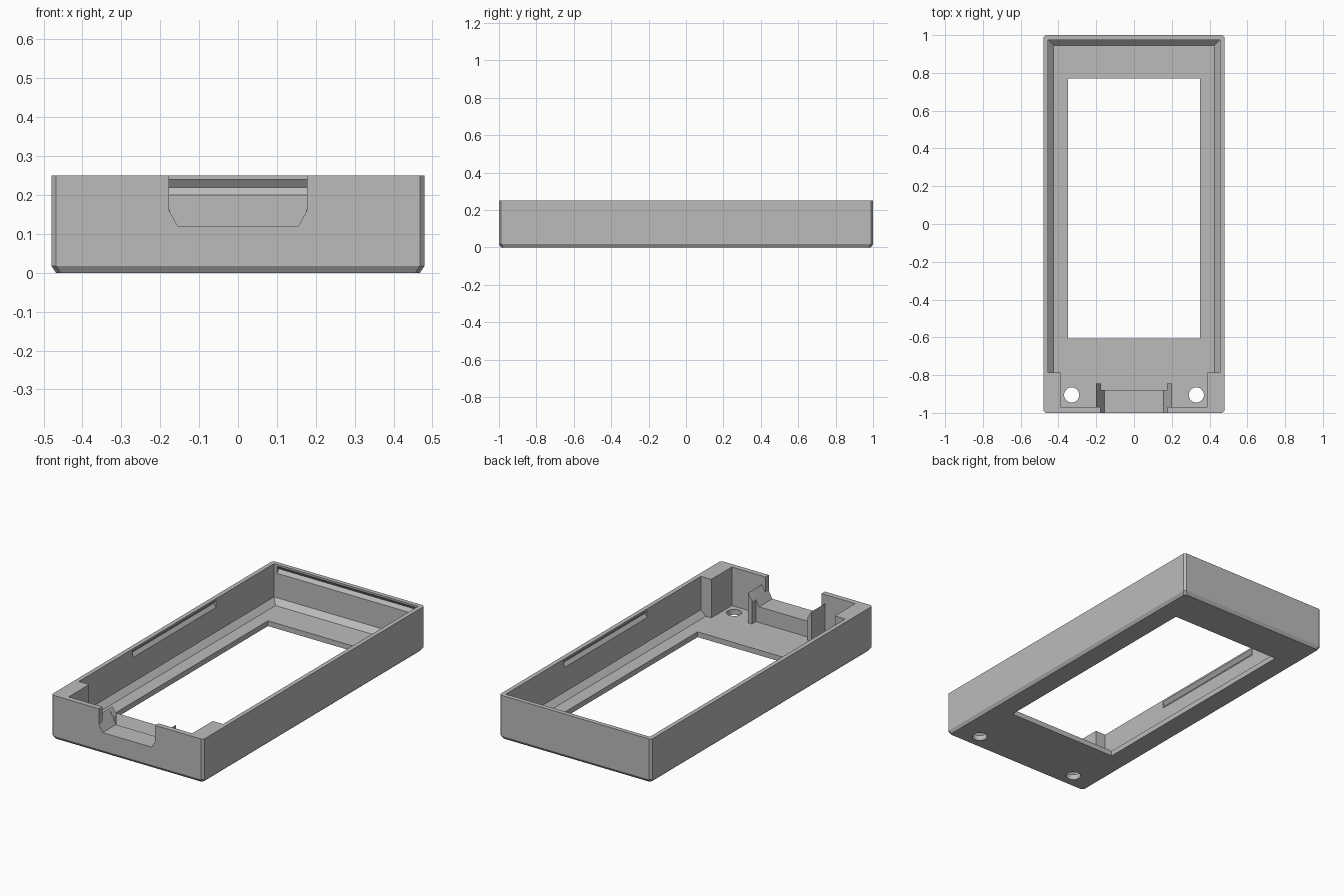
import bpy
import bmesh
import math

cube = bpy.data.objects.get("Cube")
if cube:
    bpy.data.objects.remove(cube, do_unlink=True)

grey = bpy.data.materials.new("matte_grey")
grey.use_nodes = True
COLOUR = (0.5, 0.5, 0.5, 1)
grey.diffuse_color = COLOUR
grey.node_tree.nodes["Principled BSDF"].inputs["Base Color"].default_value = COLOUR


def loft(name, rings):
    """Closed solid through a stack of matching point rings."""
    bm = bmesh.new()
    loops = [[bm.verts.new(p) for p in ring] for ring in rings]
    n = len(loops[0])
    bm.faces.new(loops[0])
    bm.faces.new(loops[-1])
    for a, b in zip(loops, loops[1:]):
        for i in range(n):
            j = (i + 1) % n
            bm.faces.new((a[i], a[j], b[j], b[i]))
    bmesh.ops.recalc_face_normals(bm, faces=bm.faces)
    mesh = bpy.data.meshes.new(name)
    bm.to_mesh(mesh)
    bm.free()
    mesh.materials.append(grey)
    obj = bpy.data.objects.new(name, mesh)
    bpy.context.collection.objects.link(obj)
    return obj


def prism(name, profile, axis, lo, hi):
    """Extrude a 2D profile along x, y or z."""
    place = {"x": lambda a, b, t: (t, a, b),
             "y": lambda a, b, t: (a, t, b),
             "z": lambda a, b, t: (a, b, t)}[axis]
    return loft(name, [[place(a, b, t) for a, b in profile] for t in (lo, hi)])


def rect(x0, x1, y0, y1):
    return [(x0, y0), (x1, y0), (x1, y1), (x0, y1)]


def mirrored(half):
    """Complete a right-hand profile with its mirror image."""
    return half + [(-a, b) for a, b in reversed(half)]


def level(points, z):
    return [(x, y, z) for x, y in points]


def bevelled_rect(w, d, c):
    return [(w - c, -d), (w, c - d), (w, d - c), (w - c, d),
            (c - w, d), (-w, d - c), (-w, c - d), (c - w, -d)]


# Outer shell with chamfered corners and bottom edge
W, D, H, C = 0.48, 1.0, 0.25, 0.012
FLOOR = 0.03
shell = loft("case_shell", [
    level(bevelled_rect(W - C, D - C, C), 0),
    level(bevelled_rect(W, D, C), 0.018),
    level(bevelled_rect(W, D, C), H)])

cutters = []
# Main cavity with sloped foot on the sides and back
cutters.append(loft("cavity_cutter", [
    level(rect(-0.425, 0.425, -0.785, 0.945), FLOOR),
    level(rect(-0.455, 0.455, -0.785, 0.975), 0.06),
    level(rect(-0.455, 0.455, -0.785, 0.975), 0.4)]))
# Front pocket between the corner blocks
cutters.append(prism("pocket_cutter", rect(-0.39, 0.39, -0.97, -0.7), "z", FLOOR, 0.4))
# Display window
cutters.append(prism("window_cutter", rect(-0.35, 0.35, -0.605, 0.77), "z", -0.1, 0.2))
# Front connector notch
cutters.append(prism("notch_cutter", mirrored(
    [(0.155, 0.12), (0.177, 0.16), (0.177, 0.4)]), "y", -1.1, -0.95))

# Snap grooves along the back and side walls
groove = [(-0.02, 0.2), (0, 0.2), (0.015, 0.22), (0, 0.24), (-0.02, 0.24)]
cutters.append(prism("back_groove_cutter",
                     [(0.975 + a, z) for a, z in groove], "x", -0.435, 0.435))
for side in (-1, 1):
    cutters.append(prism("side_groove_cutter",
                         [(side * (0.455 + a), z) for a, z in groove], "y", -0.3, 0.45))
    # Round screw holes
    circle = [(side * 0.33 + 0.04 * math.cos(i * math.tau / 32),
               -0.905 + 0.04 * math.sin(i * math.tau / 32)) for i in range(32)]
    cutters.append(prism("screw_hole_cutter", circle, "z", -0.1, 0.15))

for cutter in cutters:
    cutter.hide_render = True
    mod = shell.modifiers.new(cutter.name, "BOOLEAN")
    mod.operation = "DIFFERENCE"
    mod.solver = "EXACT"
    mod.object = cutter

# Bake the cuts and discard the cutters
graph = bpy.context.evaluated_depsgraph_get()
baked = bpy.data.meshes.new_from_object(shell.evaluated_get(graph))
shell.modifiers.clear()
shell.data = baked
for cutter in cutters:
    bpy.data.objects.remove(cutter, do_unlink=True)

# Connector cradle behind the notch, with guide posts at both ends
prism("connector_cradle", mirrored(
    [(0.155, 0.12), (0.177, 0.16), (0.2, 0.2), (0.2, FLOOR)]), "y", -0.97, -0.88)
for side, label in ((1, "left"), (-1, "right")):
    prism(label + "_guide_post",
          [(side * x, z) for x, z in ((0.175, FLOOR), (0.2, FLOOR), (0.2, 0.2), (0.175, 0.16))],
          "y", -0.88, -0.845)
